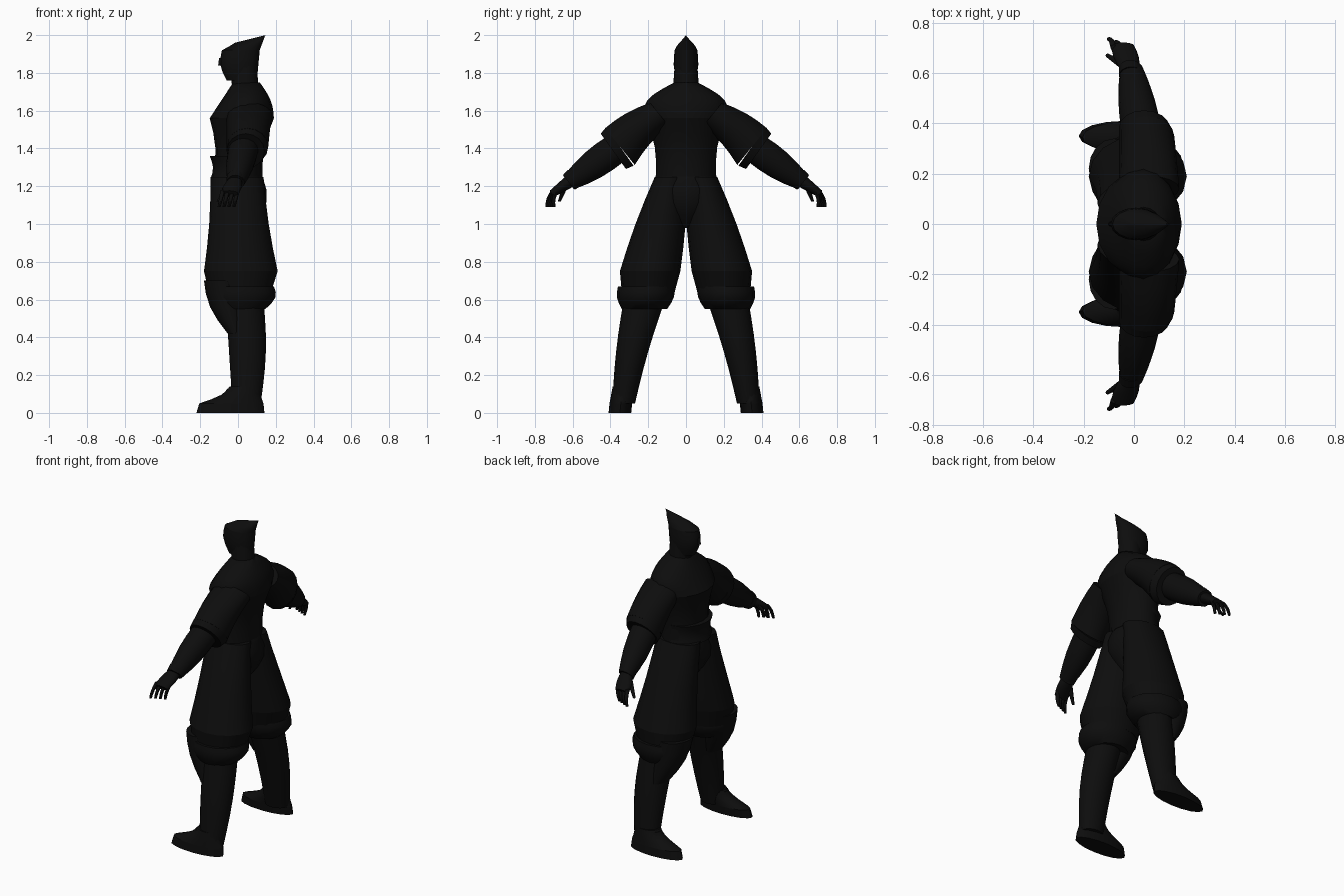
import bpy
import bmesh
from math import cos, sin, pi, tau
from mathutils import Vector

cube = bpy.data.objects.get("Cube")
if cube:
    bpy.data.objects.remove(cube, do_unlink=True)

black = bpy.data.materials.new("near_black")
black.use_nodes = True
gray = 0.004
black.diffuse_color = (gray, gray, gray, 1)
shader = next(node for node in black.node_tree.nodes if node.type == 'BSDF_PRINCIPLED')
shader.inputs["Base Color"].default_value = black.diffuse_color


def build_part(name, start, end, start_size, end_size, bulge=(0, 0), bend=(0, 0, 0),
               slope=0, square=False, sides=16, steps=4):
    """Sweep an ellipse from start to end; bulge swells its radii and bend shifts
    its centre midway. Rings are level, or square to the sweep. Parts that begin
    away from the middle are mirrored to the other side."""
    start, end, bend = Vector(start), Vector(end), Vector(bend)
    start_size, end_size, bulge = Vector(start_size), Vector(end_size), Vector(bulge)
    side_axis = Vector((0, 1, 0))
    if square:
        along = end - start
        side_axis = Vector((0, -along.z, along.y)).normalized()

    bm = bmesh.new()
    loops = []
    for step in range(steps + 1):
        t = step / steps
        swell = sin(pi * t)
        centre = start.lerp(end, t) + bend * swell
        radius = start_size.lerp(end_size, t) + bulge * swell
        front_axis = Vector((1, 0, slope * t))
        loops.append([
            bm.verts.new(centre
                         + front_axis * radius.x * cos(tau * i / sides)
                         + side_axis * radius.y * sin(tau * i / sides))
            for i in range(sides)])
    for lower, upper in zip(loops, loops[1:]):
        for i in range(sides):
            bm.faces.new((lower[i - 1], lower[i], upper[i], upper[i - 1]))
    bm.faces.new(loops[0])
    bm.faces.new(loops[-1])
    bmesh.ops.recalc_face_normals(bm, faces=bm.faces)

    mesh = bpy.data.meshes.new(name)
    bm.to_mesh(mesh)
    bm.free()
    mesh.materials.append(black)
    part = bpy.data.objects.new(name, mesh)
    bpy.context.collection.objects.link(part)
    if start.y:
        mirror = part.modifiers.new("other_side", 'MIRROR')
        mirror.use_axis = (False, True, False)
        mirror.use_mirror_merge = False
    bpy.ops.object.select_all(action='DESELECT')
    part.select_set(True)
    bpy.context.view_layer.objects.active = part
    bpy.ops.object.shade_smooth_by_angle(angle=pi / 4)


# Torso, shoulders, sash and pelvis
waist, chest, collar = (0, 0, 1.25), (.02, 0, 1.56), (.045, 0, 1.75)
chest_size = (.17, .21)
build_part("torso", waist, chest, (.13, .16), chest_size, bulge=(-.02, -.02))
build_part("shoulders", chest, collar, chest_size, (.07, .06),
           bulge=(.01, .07), bend=(.01, 0, 0), steps=6)
build_part("waist_sash", (-.01, 0, 1.36), (-.005, 0, 1.24), (.14, .16), (.14, .165),
           bulge=(-.015, -.01))
build_part("pelvis", waist, (.01, 0, .98), (.13, .15), (.06, .03), bulge=(.05, .07))

# Neck and head, with the crown swept up to the back
brow, brow_size = (.015, 0, 1.92), (.1, .06)
build_part("neck", (.04, 0, 1.7), (.03, 0, 1.84), (.07, .07), (.07, .06))
build_part("face", (.02, 0, 1.76), brow, (.08, .05), brow_size,
           bulge=(.01, .01), bend=(-.01, 0, 0))
build_part("crown", brow, (.065, 0, 1.98), brow_size, (.08, .005),
           bulge=(0, .01), slope=.25)
build_part("nose", (-.08, 0, 1.88), (-.085, 0, 1.84), (.02, .008), (.02, .012), sides=8)

# Arms with wide sleeves
sleeve_low, sleeve_size = (.05, .35, 1.41), (.11, .125)
build_part("sleeves", (.06, .14, 1.58), sleeve_low, (.12, .08), sleeve_size,
           bend=(0, .01, .01), square=True)
build_part("sleeve_hems", sleeve_low, (.04, .385, 1.385), sleeve_size, (.1, .115),
           square=True, steps=1)
build_part("forearms", (.03, .37, 1.4), (-.01, .62, 1.22), (.08, .08), (.045, .045),
           bulge=(.01, .015), square=True)
build_part("wrist_cuffs", (-.01, .59, 1.245), (-.015, .62, 1.22), (.05, .055), (.045, .05),
           square=True, steps=1)

# Hands
build_part("palms", (-.015, .61, 1.23), (-.045, .71, 1.16), (.035, .035), (.045, .02),
           bulge=(.01, 0), square=True)
for i, finger in enumerate(("index", "middle", "ring", "little")):
    x = -.08 + .026 * i
    back = .012 * i
    build_part(finger + "_fingers", (x, .7 - back / 2, 1.18), (x - .02, .735 - back, 1.09),
               (.013, .013), (.008, .008), bend=(0, .01, 0), sides=8)
build_part("thumbs", (-.055, .64, 1.2), (-.105, .67, 1.12), (.016, .016), (.008, .008), sides=8)

# Baggy trousers with gathered cuffs
knee, knee_size = (.015, .19, .75), (.195, .16)
build_part("trouser_legs", (-.005, .08, 1.25), knee, (.14, .085), knee_size,
           bulge=(-.01, .01))
build_part("trouser_gathers", knee, (.01, .2, .64), knee_size, (.165, .14), steps=2)
build_part("trouser_cuffs", (.02, .21, .67), (.02, .22, .55), (.17, .15), (.125, .12),
           bulge=(.03, .015))

# Pointed knee guards
build_part("knee_guards", (-.08, .22, .7), (-.01, .265, .42), (.1, .12), (.045, .075),
           bulge=(.02, 0), bend=(-.01, 0, 0))

# Lower legs
build_part("lower_legs", (.035, .22, .6), (.045, .33, .05), (.1, .11), (.075, .06),
           bulge=(.01, 0), bend=(.01, .01, 0), steps=6)

# Shoes with raised tongues
rim, rim_size = (-.035, .345, .05), (.17, .06)
build_part("soles", (-.04, .35, 0), rim, (.18, .06), rim_size, steps=2)
build_part("shoe_uppers", rim, (.035, .33, .14), rim_size, (.08, .058),
           bulge=(-.02, 0), bend=(.015, 0, 0))
build_part("shoe_tongues", (-.02, .34, .07), (0, .335, .13), (.08, .04), (.055, .045), steps=2)
